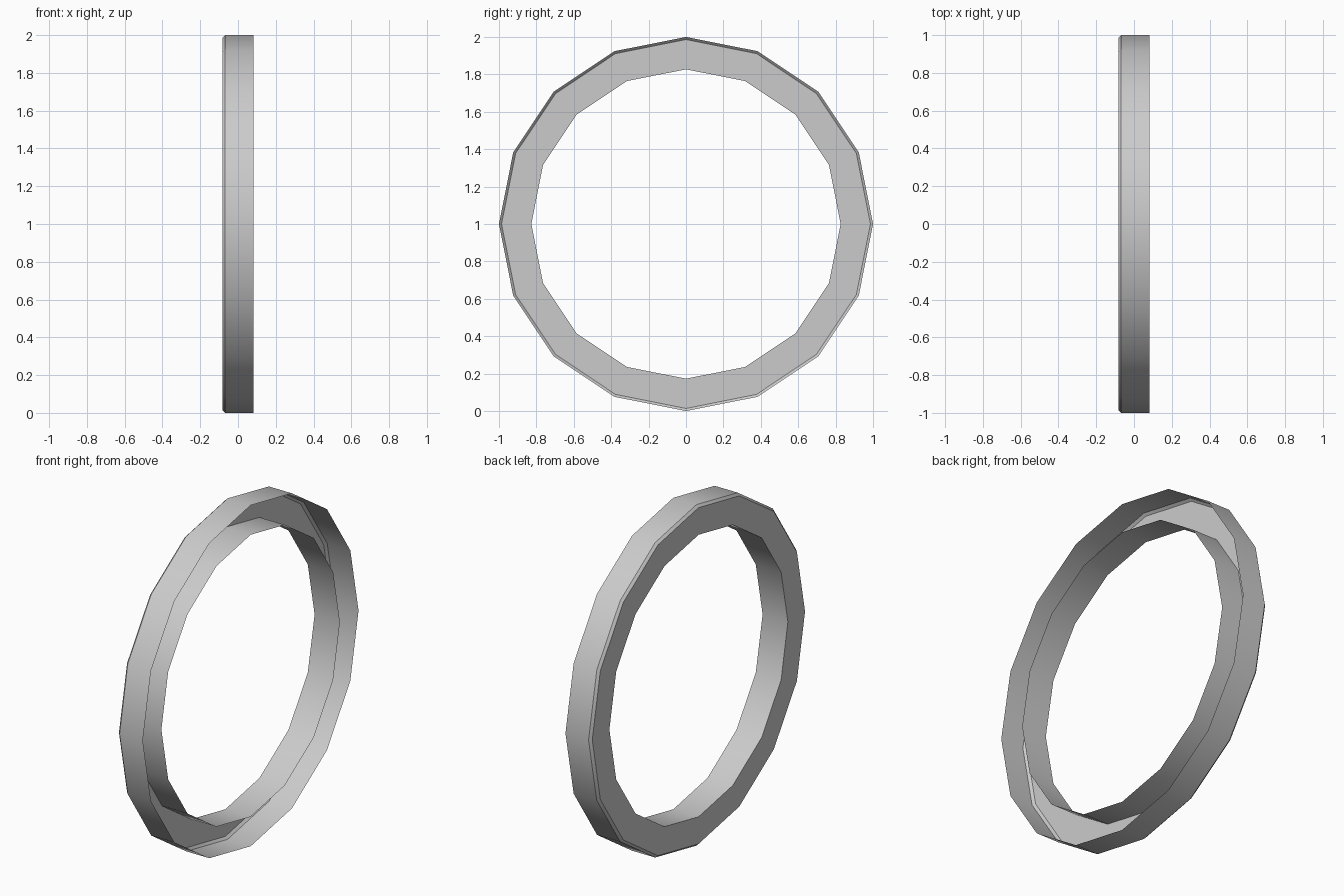
import bpy
import bmesh
from math import radians, tau
from mathutils import Vector

cube = bpy.data.objects.get("Cube")
if cube:
    bpy.data.objects.remove(cube, do_unlink=True)

SIDES = 16
HALF = 0.082      # half the ring's width
OUTER, INNER = 1.0, 0.827
BEVEL = 0.014

# Plain grey material
grey = bpy.data.materials.new("light_grey")
grey.use_nodes = True
colour = (0.6, 0.6, 0.6, 1)
grey.diffuse_color = colour
grey.node_tree.nodes["Principled BSDF"].inputs["Base Color"].default_value = colour

# Open channel section: outer wall, bevel, flat web, inner wall (x, radius)
profile = [(HALF, OUTER), (BEVEL - HALF, OUTER), (-HALF, OUTER - BEVEL),
           (-HALF, INNER), (HALF, INNER)]

# Revolve the section around the x axis
bm = bmesh.new()
verts = [bm.verts.new((x, 0, r)) for x, r in profile]
edges = [bm.edges.new(pair) for pair in zip(verts, verts[1:])]
bmesh.ops.spin(bm, geom=verts + edges, cent=(0, 0, 0), axis=(1, 0, 0),
               angle=tau, steps=SIDES, use_merge=True)
bmesh.ops.remove_doubles(bm, verts=bm.verts, dist=0.0005)

# Turn the shell so that the outer wall and web face outwards
bm.faces.ensure_lookup_table()
outer_wall = max(bm.faces, key=lambda f: Vector(f.calc_center_median()).yz.length)
if outer_wall.normal.dot(outer_wall.calc_center_median()) < 0:
    bmesh.ops.reverse_faces(bm, faces=bm.faces)
bmesh.ops.translate(bm, verts=bm.verts, vec=(0, 0, OUTER))

mesh = bpy.data.meshes.new("channel_ring")
bm.to_mesh(mesh)
bm.free()
mesh.materials.append(grey)
ring = bpy.data.objects.new("channel_ring", mesh)
bpy.context.collection.objects.link(ring)

# Smooth around the ring, sharp at the section's corners
bpy.ops.object.select_all(action="DESELECT")
ring.select_set(True)
bpy.context.view_layer.objects.active = ring
bpy.ops.object.shade_smooth_by_angle(angle=radians(30))
